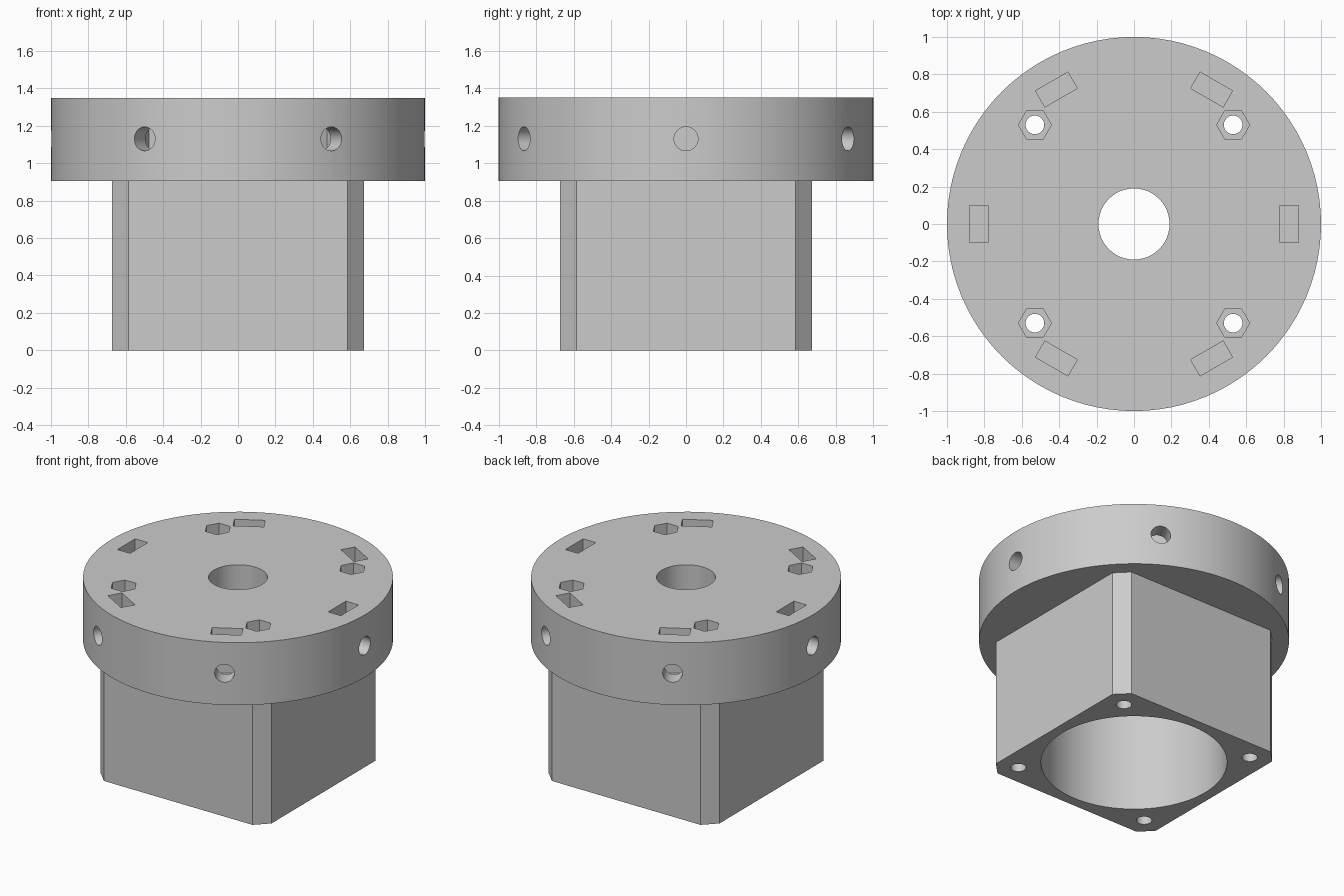
import bpy
import bmesh
from math import cos, sin, pi, radians
from mathutils import Matrix

cube = bpy.data.objects.get("Cube")
if cube:
    bpy.data.objects.remove(cube, do_unlink=True)

FLANGE_Z, TOP = 0.905, 1.35
BOLT = 0.53            # bolt offset in x and y
HALF, CHAMFER = 0.673, 0.088
SCREW_Z = 1.13

grey = bpy.data.materials.new("plain grey")
grey.use_nodes = True
grey.diffuse_color = (0.6, 0.6, 0.6, 1)
grey.node_tree.nodes["Principled BSDF"].inputs["Base Color"].default_value = (0.6, 0.6, 0.6, 1)


def prism(name, points, z0, z1, matrix=None):
    """Extrude a flat outline from z0 to z1, then place it."""
    bm = bmesh.new()
    face = bm.faces.new([bm.verts.new((x, y, z0)) for x, y in points])
    ext = bmesh.ops.extrude_face_region(bm, geom=[face])
    verts = [v for v in ext["geom"] if isinstance(v, bmesh.types.BMVert)]
    bmesh.ops.translate(bm, verts=verts, vec=(0, 0, z1 - z0))
    bmesh.ops.recalc_face_normals(bm, faces=bm.faces)
    if matrix:
        bm.transform(matrix)
    mesh = bpy.data.meshes.new(name)
    bm.to_mesh(mesh)
    bm.free()
    mesh.materials.append(grey)
    obj = bpy.data.objects.new(name, mesh)
    bpy.context.collection.objects.link(obj)
    return obj


def ring(r, n, cx=0, cy=0):
    return [(cx + r * cos(2 * pi * i / n), cy + r * sin(2 * pi * i / n)) for i in range(n)]


def combine(target, tool, operation):
    """Apply a boolean and discard its tool."""
    mod = target.modifiers.new(tool.name, 'BOOLEAN')
    mod.operation = operation
    mod.solver = 'EXACT'
    mod.object = tool
    bpy.context.view_layer.objects.active = target
    bpy.ops.object.modifier_apply(modifier=mod.name)
    bpy.data.objects.remove(tool, do_unlink=True)


# Round flange on a square, chamfered housing
hub = prism("hub_adapter", ring(1.0, 96), FLANGE_Z, TOP)
inner = HALF - CHAMFER
outline = []
for sx, sy in ((1, 1), (-1, 1), (-1, -1), (1, -1)):
    corner = [(sx * HALF, sy * inner), (sx * inner, sy * HALF)]
    outline += corner if sx * sy > 0 else corner[::-1]
combine(hub, prism("housing", outline, 0, 1.0), 'UNION')

# Motor bore from below and shaft hole
combine(hub, prism("bore", ring(0.6, 80), -0.1, FLANGE_Z), 'DIFFERENCE')
combine(hub, prism("shaft_hole", ring(0.19, 48), 0.5, 1.5), 'DIFFERENCE')

# Long bolt holes with hexagonal nut recesses
for sx in (-1, 1):
    for sy in (-1, 1):
        x, y = sx * BOLT, sy * BOLT
        combine(hub, prism("bolt_hole", ring(0.05, 24, x, y), -0.1, 1.5), 'DIFFERENCE')
        combine(hub, prism("nut_recess", ring(0.088, 6, x, y), TOP - 0.13, 1.5), 'DIFFERENCE')

# Radial screw holes, each ending in a slot open at the top
slot = [(0.78, -0.1), (0.88, -0.1), (0.88, 0.1), (0.78, 0.1)]
for i in range(6):
    turn = Matrix.Rotation(radians(60 * i), 4, 'Z')
    combine(hub, prism("nut_slot", slot, 1.03, 1.5, turn), 'DIFFERENCE')
    radial = turn @ Matrix.Translation((0, 0, SCREW_Z)) @ Matrix.Rotation(pi / 2, 4, 'Y')
    combine(hub, prism("screw_hole", ring(0.064, 32), 0.83, 1.1, radial), 'DIFFERENCE')

# Smooth the round walls, keep the edges sharp
bpy.ops.object.select_all(action='DESELECT')
hub.select_set(True)
bpy.context.view_layer.objects.active = hub
bpy.ops.object.shade_smooth_by_angle(angle=radians(30))
